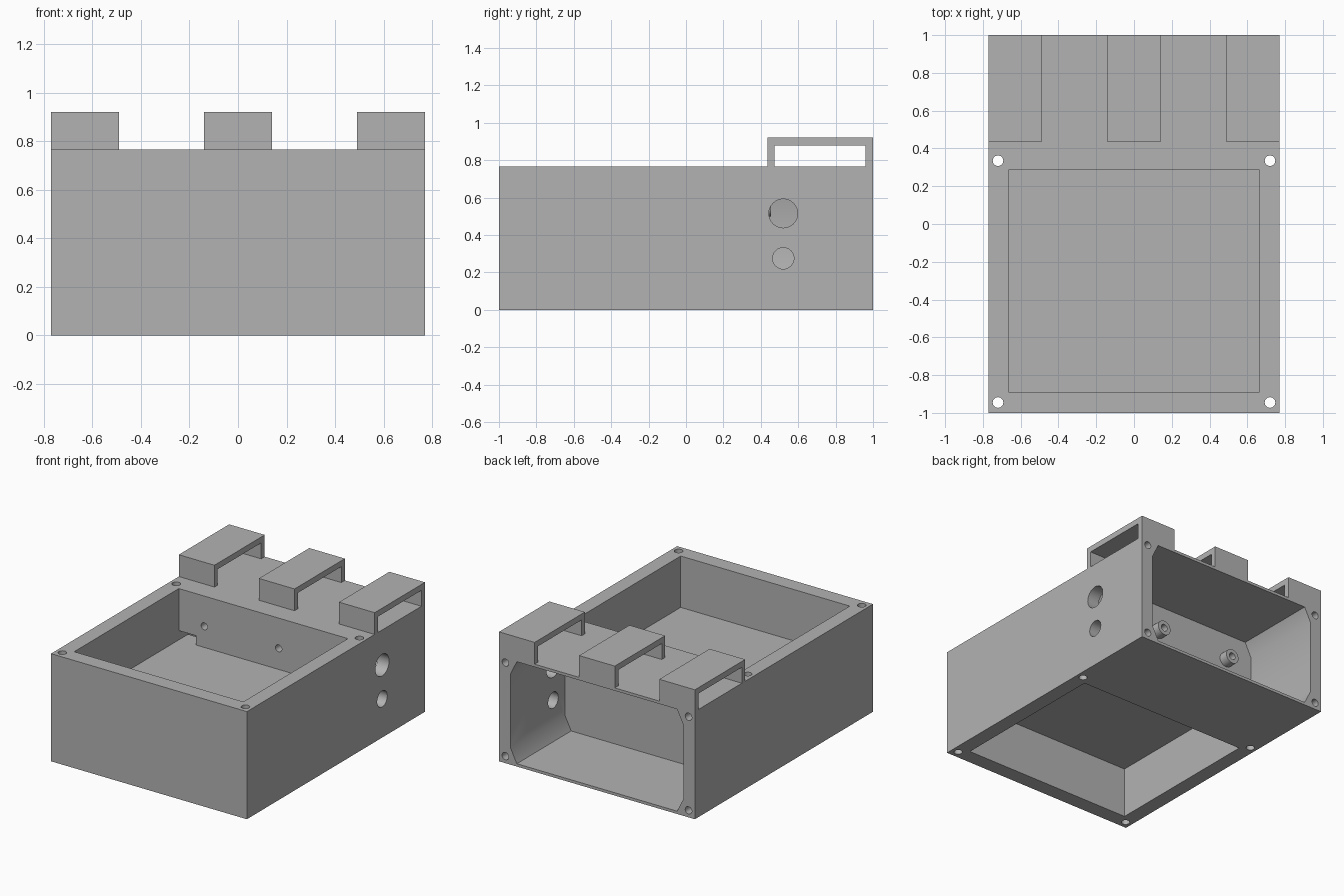
import bpy, bmesh
from math import pi, radians
from mathutils import Matrix, Vector

cube = bpy.data.objects.get("Cube")
if cube:
    bpy.data.objects.remove(cube, do_unlink=True)

grey = bpy.data.materials.new("plain grey")
grey.use_nodes = True
grey.diffuse_color = (0.45, 0.45, 0.45, 1)
grey.node_tree.nodes["Principled BSDF"].inputs["Base Color"].default_value = grey.diffuse_color


def finish(name, bm):
    bmesh.ops.recalc_face_normals(bm, faces=bm.faces[:])
    mesh = bpy.data.meshes.new(name)
    bm.to_mesh(mesh)
    bm.free()
    mesh.materials.append(grey)
    obj = bpy.data.objects.new(name, mesh)
    bpy.context.scene.collection.objects.link(obj)
    return obj


def box(name, low, high):
    low, high = Vector(low), Vector(high)
    bm = bmesh.new()
    bmesh.ops.create_cube(bm, size=1)
    bmesh.ops.scale(bm, vec=high - low, verts=bm.verts)
    bmesh.ops.translate(bm, vec=(low + high) / 2, verts=bm.verts)
    return finish(name, bm)


def cylinder(name, centre, radius, length, axis):
    turn = {"X": Matrix.Rotation(pi / 2, 4, "Y"),
            "Y": Matrix.Rotation(pi / 2, 4, "X"),
            "Z": Matrix.Identity(4)}[axis]
    bm = bmesh.new()
    bmesh.ops.create_cone(bm, cap_ends=True, segments=32, radius1=radius, radius2=radius,
                          depth=length, matrix=Matrix.Translation(centre) @ turn)
    return finish(name, bm)


def prism(name, points, offset):
    bm = bmesh.new()
    face = bm.faces.new([bm.verts.new(p) for p in points])
    side = bmesh.ops.extrude_face_region(bm, geom=[face])["geom"]
    bmesh.ops.translate(bm, vec=offset, verts=[v for v in side if isinstance(v, bmesh.types.BMVert)])
    return finish(name, bm)


def cut(obj, cutters):
    for cutter in cutters:
        cutter.hide_render = True
        mod = obj.modifiers.new("cut", "BOOLEAN")
        mod.operation, mod.solver, mod.object = "DIFFERENCE", "EXACT", cutter
    bpy.context.view_layer.update()
    graph = bpy.context.evaluated_depsgraph_get()
    mesh = bpy.data.meshes.new_from_object(obj.evaluated_get(graph))
    obj.modifiers.clear()
    obj.data = mesh
    for cutter in cutters:
        bpy.data.objects.remove(cutter, do_unlink=True)


def smooth(obj):
    bpy.ops.object.select_all(action="DESELECT")
    obj.select_set(True)
    bpy.context.view_layer.objects.active = obj
    bpy.ops.object.shade_smooth_by_angle(angle=radians(30))


HEIGHT = 0.765
body = box("housing", (-0.77, -1, 0), (0.77, 1, HEIGHT))

# Upper and lower trays either side of the middle plate
cutters = [box("upper_tray", (-0.665, -0.89, 0.40), (0.665, 0.285, 1)),
           box("lower_tray", (-0.665, -0.89, -0.2), (0.665, 0.285, 0.36))]

# Rear compartment with chamfered corners
low, high, wide, narrow, rise = 0.02, 0.745, 0.68, 0.63, 0.1
outline = [(-narrow, low), (narrow, low), (wide, low + rise), (wide, high - rise),
           (narrow, high), (-narrow, high), (-wide, high - rise), (-wide, low + rise)]
cutters.append(prism("rear_compartment", [(x, 0.39, z) for x, z in outline], (0, 1, 0)))

# Wire slot through the dividing wall
cutters.append(box("wire_slot", (-0.665, 0.2, 0.40), (-0.53, 0.45, 0.466)))

# Corner screw holes, vertical and in the rear face
for x in (-0.72, 0.72):
    for y in (-0.945, 0.335):
        cutters.append(cylinder("lid_screw_hole", (x, y, 0.4), 0.028, 1.2, "Z"))
    for z in (0.05, 0.715):
        cutters.append(cylinder("rear_screw_hole", (x, 0.9, z), 0.026, 0.6, "Y"))

# Two cable holes in the left wall
for z, radius in ((0.515, 0.077), (0.275, 0.057)):
    cutters.append(cylinder("cable_hole", (0.73, 0.52, z), radius, 0.3, "X"))

# Bores through the dividing wall
BOSSES = (-0.465, 0.12)
for x in BOSSES:
    cutters.append(cylinder("wall_bore", (x, 0.34, 0.55), 0.025, 0.3, "Y"))
cut(body, cutters)
smooth(body)

# Hollow bosses on the rear of the dividing wall
for x in BOSSES:
    boss = cylinder("boss", (x, 0.4225, 0.55), 0.052, 0.065, "Y")
    cut(boss, [cylinder("boss_bore", (x, 0.42, 0.55), 0.025, 0.3, "Y")])
    smooth(boss)

# Three strap loops on top
loop_profile = [(0.435, HEIGHT), (0.435, 0.92), (1, 0.92), (1, HEIGHT),
                (0.96, HEIGHT), (0.96, 0.878), (0.472, 0.878), (0.472, HEIGHT)]
for name, x in (("right", -0.77), ("middle", -0.14), ("left", 0.49)):
    prism(name + "_strap_loop", [(x, y, z) for y, z in loop_profile], (0.28, 0, 0))
